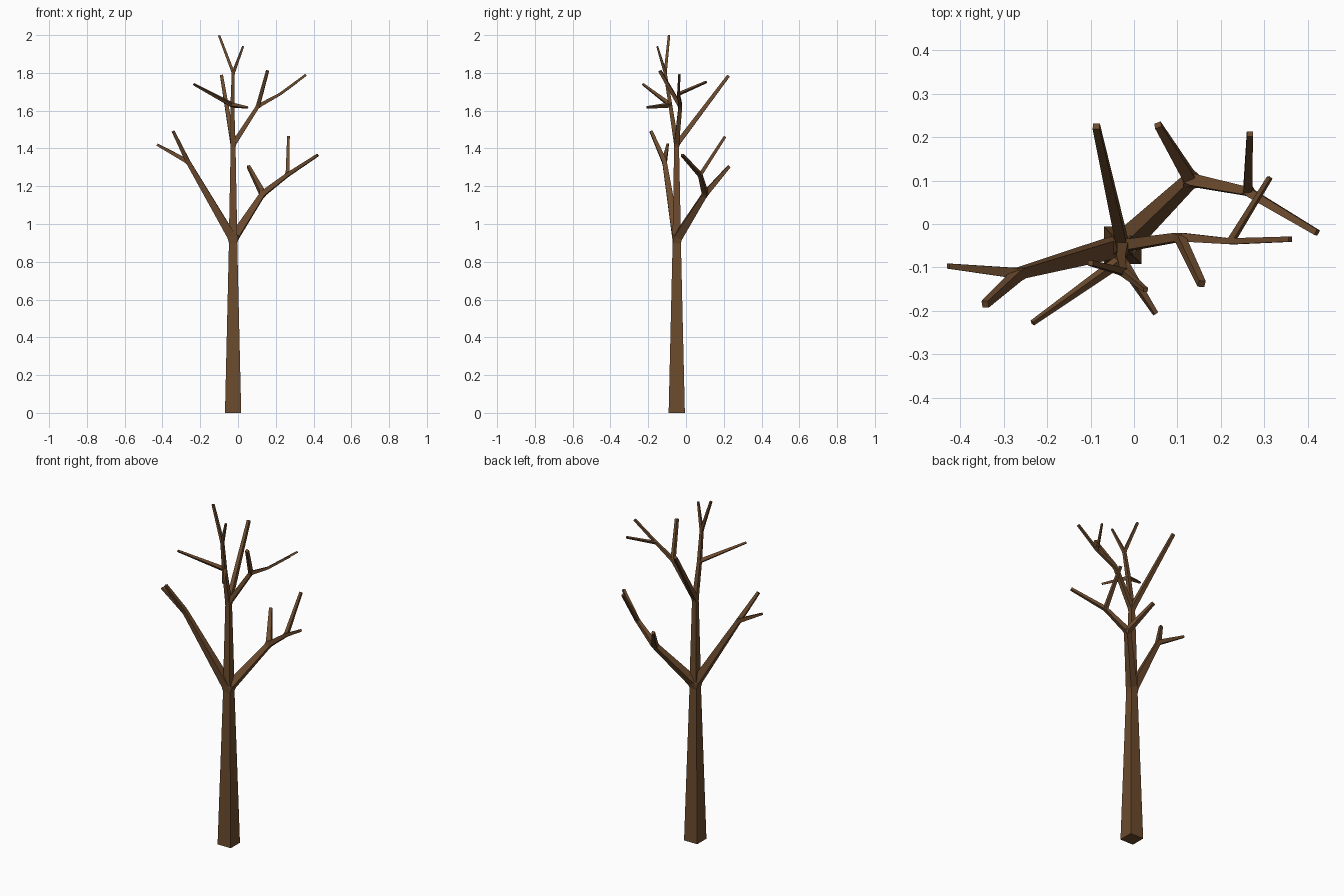
import bpy, bmesh
from mathutils import Vector

if "Cube" in bpy.data.objects:
    bpy.data.objects.remove(bpy.data.objects["Cube"])

# Branching skeleton: name -> (parent, x, y, z, half thickness)
NODES = {
    "root": (None, -0.026, -0.049, 0.0, 0.043),
    "crotch": ("root", -0.026, -0.049, 0.92, 0.022),
    # left limb
    "left": ("crotch", -0.265, -0.114, 1.33, 0.012),
    "left_out": ("left", -0.428, -0.097, 1.42, 0.006),
    "left_up": ("left", -0.343, -0.185, 1.49, 0.008),
    # right limb
    "right": ("crotch", 0.131, 0.102, 1.16, 0.014),
    "right_back": ("right", 0.055, 0.228, 1.305, 0.008),
    "right_mid": ("right", 0.262, 0.075, 1.26, 0.010),
    "right_up": ("right_mid", 0.267, 0.207, 1.463, 0.007),
    "right_out": ("right_mid", 0.422, -0.02, 1.365, 0.007),
    # upper leader and its limbs
    "upper": ("crotch", -0.026, -0.05, 1.42, 0.013),
    "rear": ("upper", -0.087, 0.225, 1.785, 0.008),
    "high": ("upper", 0.105, -0.03, 1.623, 0.010),
    "high_front": ("high", 0.156, -0.138, 1.81, 0.008),
    "high_mid": ("high", 0.223, -0.04, 1.688, 0.007),
    "high_out": ("high_mid", 0.36, -0.035, 1.79, 0.006),
    "high_back": ("high_mid", 0.313, 0.107, 1.752, 0.005),
    "leader": ("upper", -0.03, -0.083, 1.63, 0.010),
    "leader_left": ("leader", -0.234, -0.228, 1.74, 0.005),
    "leader_right": ("leader", 0.05, -0.207, 1.617, 0.005),
    "top": ("leader", -0.025, -0.11, 1.80, 0.008),
    "top_left": ("top", -0.1, -0.09, 1.998, 0.006),
    "top_right": ("top", 0.027, -0.152, 1.94, 0.005),
}

pos = {n: Vector(v[1:4]) for n, v in NODES.items()}
rad = {n: v[4] for n, v in NODES.items()}
forks = {v[0] for v in NODES.values() if v[0] and v[0] != "root"}
rings = {n: [] for n in forks}
frames = {"root": (Vector((0, 0, 1)), Vector((1, 0, 0)), Vector((0, 1, 0)))}
bm = bmesh.new()


def ring(centre, u, v, r):
    return [centre + u * r * a + v * r * b for a, b in ((1, 1), (-1, 1), (-1, -1), (1, -1))]


# Square tapered segments, each turned minimally from its parent's frame
for name, (parent, *_) in NODES.items():
    if parent is None:
        continue
    a, b = pos[parent], pos[name]
    d = (b - a).normalized()
    pd, pu, pv = frames[parent]
    q = pd.rotation_difference(d)
    u, v = q @ pu, q @ pv
    frames[name] = (d, u, v)
    start = a + d * rad[parent] if parent in forks else a
    end = b - d * rad[name] if name in forks else b
    lower, upper = ring(start, u, v, rad[parent]), ring(end, u, v, rad[name])
    if parent in forks:
        rings[parent] += lower
    if name in forks:
        rings[name] += upper
    lo = [bm.verts.new(p) for p in lower]
    up = [bm.verts.new(p) for p in upper]
    for i in range(4):
        j = (i + 1) % 4
        bm.faces.new((lo[i], lo[j], up[j], up[i]))
    bm.faces.new(lo[::-1])
    bm.faces.new(up)

# Faceted knuckles joining the segments at every fork
for points in rings.values():
    verts = [bm.verts.new(p) for p in points]
    bmesh.ops.convex_hull(bm, input=verts)
    loose = [p for p in verts if p.is_valid and not p.link_faces]
    bmesh.ops.delete(bm, geom=loose, context='VERTS')

bmesh.ops.recalc_face_normals(bm, faces=bm.faces[:])
mesh = bpy.data.meshes.new("bare_tree")
bm.to_mesh(mesh)
bm.free()
tree = bpy.data.objects.new("bare_tree", mesh)
bpy.context.collection.objects.link(tree)

bark = bpy.data.materials.new("bark")
bark.diffuse_color = (0.15, 0.07, 0.027, 1)
bark.use_nodes = True
bark.node_tree.nodes["Principled BSDF"].inputs["Base Color"].default_value = bark.diffuse_color
mesh.materials.append(bark)
